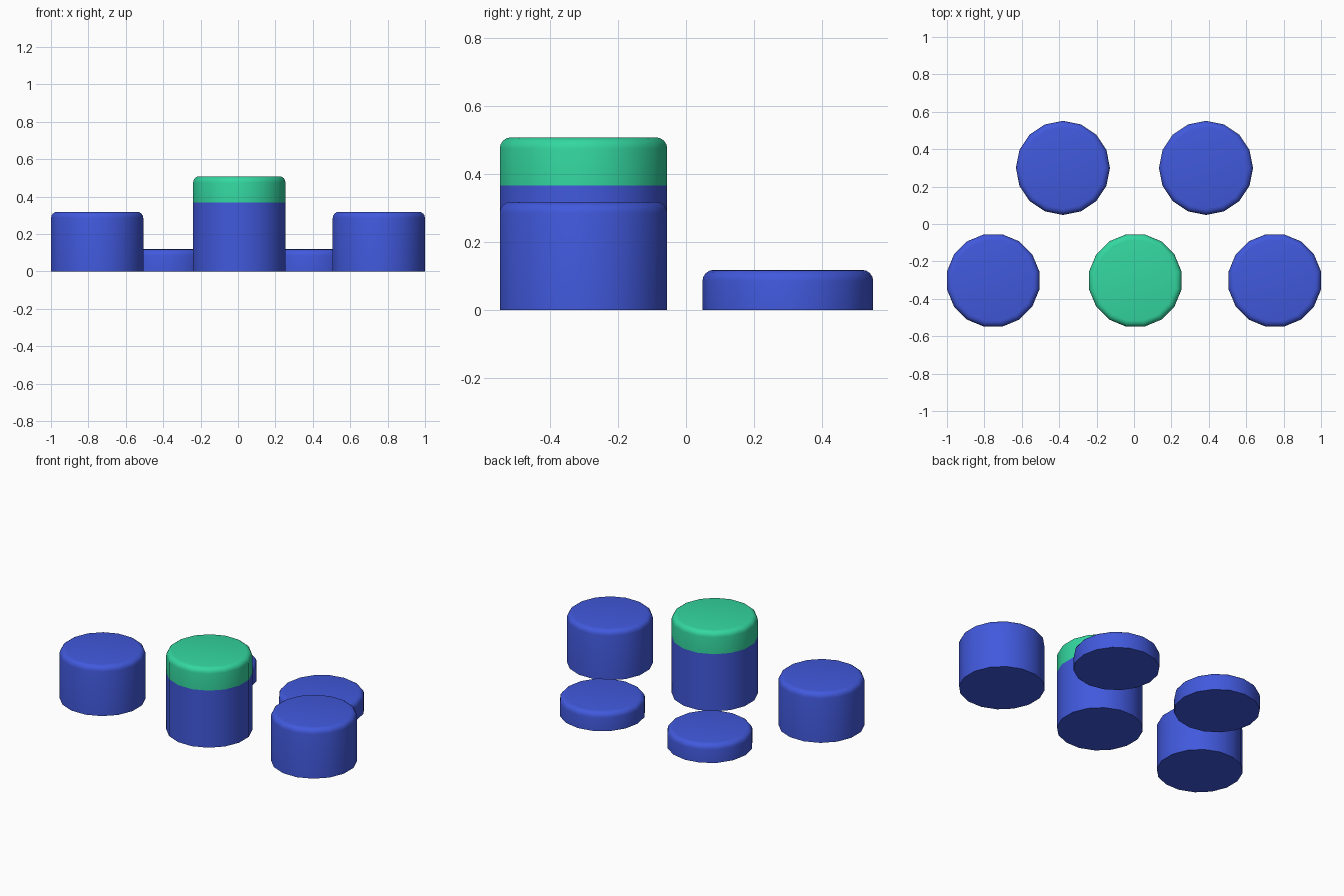
import bpy, bmesh
from math import pi, sin, cos

if "Cube" in bpy.data.objects:
    bpy.data.objects.remove(bpy.data.objects["Cube"])

SIDES = 16
RADIUS = 0.2515
ROUND = 0.033
STEPS = 4


def material(name, color):
    m = bpy.data.materials.new(name)
    m.diffuse_color = color
    m.use_nodes = True
    m.node_tree.nodes["Principled BSDF"].inputs["Base Color"].default_value = m.diffuse_color
    return m


blue = material("blue", (0.053, 0.10, 0.72, 1))
green = material("green", (0.034, 0.68, 0.35, 1))


def button(name, x, y, height, turn=0.0, cap_from=None):
    """Sixteen-sided post with a rounded top rim; faces above cap_from are green."""
    profile = [(RADIUS, 0.0)]
    if cap_from is not None:
        profile.append((RADIUS, cap_from))
    for i in range(STEPS + 1):
        a = i / STEPS * pi / 2
        profile.append((RADIUS - ROUND + ROUND * cos(a), height - ROUND + ROUND * sin(a)))

    bm = bmesh.new()
    rings = []
    for r, z in profile:
        rings.append([bm.verts.new((r * cos(turn + 2 * pi * k / SIDES),
                                    r * sin(turn + 2 * pi * k / SIDES), z))
                      for k in range(SIDES)])
    for low, high in zip(rings, rings[1:]):
        for k in range(SIDES):
            n = (k + 1) % SIDES
            bm.faces.new((low[k], low[n], high[n], high[k]))
    bm.faces.new(rings[-1])
    bm.faces.new(rings[0][::-1])
    if cap_from is not None:
        for f in bm.faces:
            f.material_index = int(f.calc_center_median().z > cap_from)

    mesh = bpy.data.meshes.new(name)
    bm.to_mesh(mesh)
    bm.free()
    mesh.materials.append(blue)
    mesh.materials.append(green)
    obj = bpy.data.objects.new(name, mesh)
    obj.location = (x, y, 0)
    bpy.context.collection.objects.link(obj)
    bpy.ops.object.select_all(action='DESELECT')
    obj.select_set(True)
    bpy.context.view_layer.objects.active = obj
    bpy.ops.object.shade_smooth_by_angle(angle=pi / 6)
    return obj


HALF_STEP = pi / SIDES

# Front row: two medium posts around a tall post with a green top
button("left_post", -0.753, -0.302, 0.318, HALF_STEP)
button("right_post", 0.753, -0.302, 0.318, HALF_STEP)
button("tall_centre_post", 0.007, -0.302, 0.508, HALF_STEP, cap_from=0.367)

# Back row: two low discs, a vertex on each axis
button("back_left_disc", -0.38, 0.30, 0.118)
button("back_right_disc", 0.385, 0.30, 0.118)
